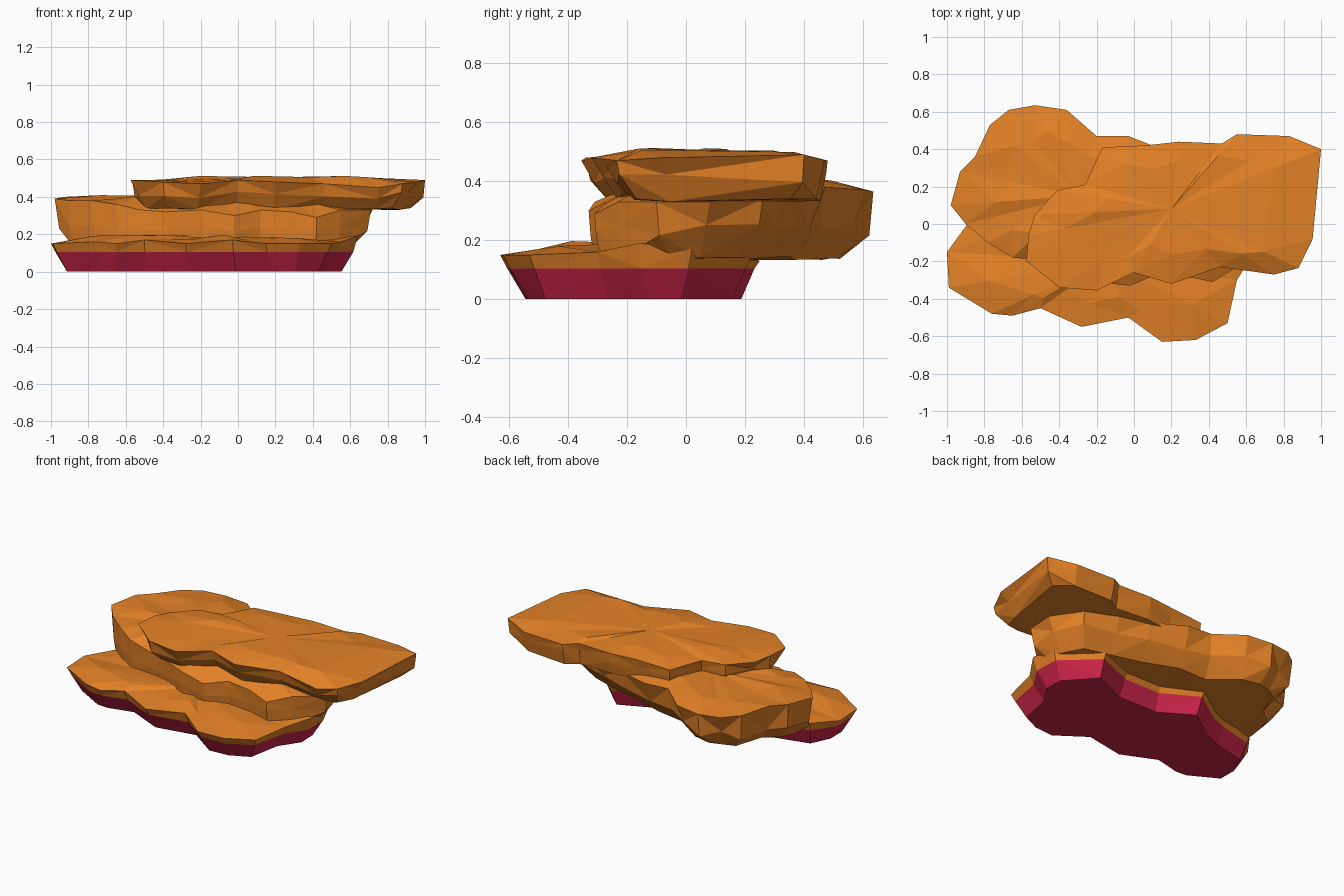
import bpy, bmesh, random
from mathutils import Vector

if "Cube" in bpy.data.objects:
    bpy.data.objects.remove(bpy.data.objects["Cube"])

random.seed(4)


def material(name, rgb):
    m = bpy.data.materials.new(name)
    m.diffuse_color = (*rgb, 1)
    m.use_nodes = True
    m.node_tree.nodes["Principled BSDF"].inputs["Base Color"].default_value = m.diffuse_color
    return m


orange = material("orange rock", (0.78, 0.225, 0.02))
crimson = material("crimson base", (0.62, 0.018, 0.068))


def inset(points, i, d, back, front):
    """Move an outline point inward along its averaged edge normal."""
    p, q, r = (Vector(points[(i + k) % len(points)][:2]) for k in (-1, 0, 1))
    t = ((q - p).normalized() + (r - q).normalized()).normalized()
    normal = Vector((t.y, -t.x))
    factor = back if normal.y > 0.7 else front if normal.y < -0.6 else 1
    return q - normal * d * factor


def slab(name, outline, rings, peak, centre, back=1.0, front=1.0, split=None):
    """Rock layer: counter-clockwise rim, lower rings (inset, z, jitter), domed top."""
    bm = bmesh.new()
    n = len(outline)
    loops = [[bm.verts.new(p) for p in outline]]
    for d, z, jit in rings:
        loop = []
        for i in range(n):
            # alternating ledges and hollows give the chiselled facets
            side = jit if i % 2 else -jit
            q = inset(outline, i, d + side * random.uniform(0.3, 1), back, front)
            loop.append(bm.verts.new((q.x, q.y, z + random.uniform(-jit, jit))))
        loops.append(loop)
    # walls, split into alternating triangles
    for a, b in zip(loops, loops[1:]):
        for i in range(n):
            j = (i + 1) % n
            if i % 2:
                bm.faces.new((a[i], b[i], a[j]))
                bm.faces.new((a[j], b[i], b[j]))
            else:
                bm.faces.new((a[i], b[i], b[j]))
                bm.faces.new((a[i], b[j], a[j]))
    bm.faces.new(loops[-1][::-1])
    # top surface: inner ring and centre
    c = Vector(centre)
    inner = []
    for p in outline:
        q = c + (Vector(p[:2]) - c) * random.uniform(0.55, 0.75)
        inner.append(bm.verts.new((q.x, q.y, peak + random.uniform(-0.02, 0.008))))
    mid = bm.verts.new((c.x, c.y, peak))
    for i in range(n):
        j = (i + 1) % n
        bm.faces.new((loops[0][i], loops[0][j], inner[j], inner[i]))
        bm.faces.new((inner[i], inner[j], mid))
    bmesh.ops.triangulate(bm, faces=bm.faces[:])
    if split is not None:
        for f in bm.faces:
            if max(v.co.z for v in f.verts) < split + 0.001:
                f.material_index = 1
    bm.normal_update()
    me = bpy.data.meshes.new(name)
    bm.to_mesh(me)
    bm.free()
    me.materials.append(orange)
    if split is not None:
        me.materials.append(crimson)
    ob = bpy.data.objects.new(name, me)
    bpy.context.collection.objects.link(ob)
    return ob


# bottom layer, crimson below z = 0.105
slab("bottom_ledge", [
    (-1, -.15, .15), (-.99, -.34, .15), (-.76, -.48, .16), (-.65, -.49, .15),
    (-.5, -.45, .17), (-.28, -.55, .15), (-.03, -.5, .17), (.15, -.63, .15),
    (.33, -.62, .15), (.5, -.53, .15), (.55, -.3, .16), (.64, -.16, .19),
    (.63, .02, .17), (.4, .22, .14), (.15, .12, .14), (-.1, .12, .14),
    (-.33, .25, .13), (-.55, .1, .14), (-.66, .06, .15), (-.89, 0, .16)],
    [(.025, .105, 0), (.09, 0, 0)], .19, (-.15, -.2), back=.7, split=.105)

# middle layer, overhanging the back
slab("middle_ledge", [
    (-.98, .1, .39), (-.9, .0, .38), (-.78, -.1, .38), (-.65, -.18, .36),
    (-.52, -.19, .33), (-.38, -.22, .32), (-.2, -.31, .33), (-.02, -.33, .3),
    (.12, -.27, .33), (.28, -.28, .32), (.42, -.31, .29), (.55, -.23, .33),
    (.71, -.1, .33), (.72, .08, .33), (.6, .26, .34), (.4, .34, .34),
    (.2, .38, .35), (-.03, .47, .37), (-.2, .47, .38), (-.36, .61, .37),
    (-.53, .635, .365), (-.67, .61, .37), (-.77, .53, .38), (-.85, .36, .4),
    (-.93, .28, .4)],
    [(.035, .235, .022), (.12, .14, .008)], .405, (-.3, .15), front=.15)

# top layer, overhanging the right
slab("top_ledge", [
    (-.565, -.06, .49), (-.575, -.2, .49), (-.4, -.34, .48), (-.2, -.355, .47),
    (0, -.26, .49), (.2, -.32, .48), (.46, -.23, .47), (.75, -.27, .45),
    (.88, -.235, .47), (.955, -.08, .48), (1, .4, .49), (.83, .47, .47),
    (.55, .48, .47), (.47, .43, .48), (.24, .44, .48), (.06, .42, .48),
    (-.17, .41, .47), (-.26, .21, .48), (-.41, .18, .48), (-.53, .05, .48)],
    [(.03, .41, .02), (.09, .335, .006)], .505, (.2, .08), back=.3)
